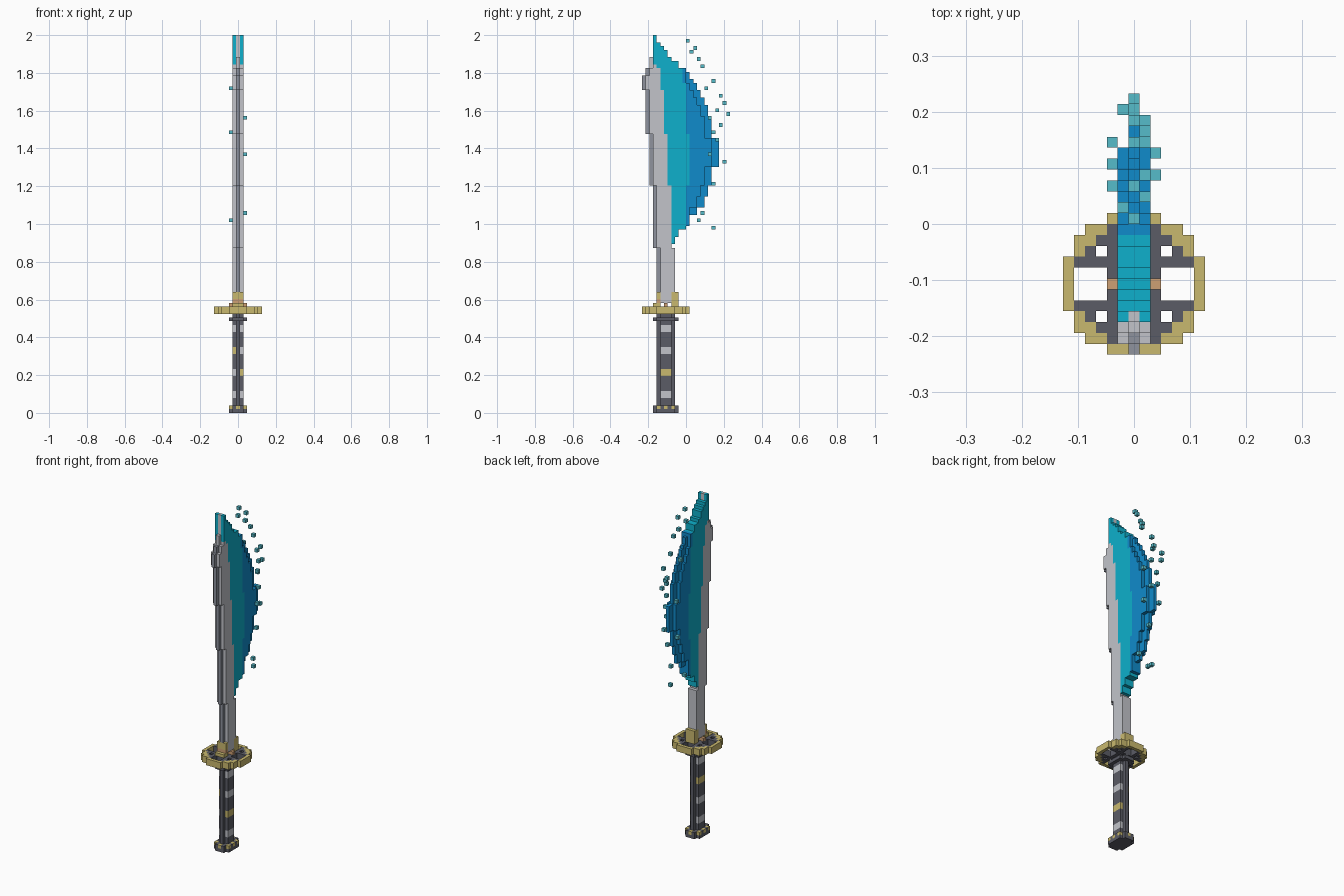
import bpy, bmesh, math
from mathutils import Vector

if "Cube" in bpy.data.objects:
    bpy.data.objects.remove(bpy.data.objects["Cube"])

V = 2 / 103            # edge of one cube
Y0 = -12 * V           # front limit of the cube grid
C = 6                  # grid row of the handle axis


def colour(name, rgb):
    m = bpy.data.materials.new(name)
    lin = [((c / 255 + 0.055) / 1.055) ** 2.4 if c > 10 else c / 255 / 12.92 for c in rgb]
    m.diffuse_color = (*lin, 1)
    m.use_nodes = True
    m.node_tree.nodes["Principled BSDF"].inputs["Base Color"].default_value = m.diffuse_color
    return m


LIGHT = colour("light steel", (194, 196, 202))
STEEL = colour("dark steel", (142, 146, 157))
CYAN = colour("cyan water", (14, 176, 204))
BLUE = colour("blue water", (16, 139, 203))
TEAL = colour("teal spray", (86, 188, 202))
GOLD = colour("gold", (201, 185, 110))
DARK = colour("charcoal", (91, 92, 102))
COPPER = colour("copper", (206, 160, 116))

parts = []      # (name, cells, material)
filled = set()  # every cell already taken


def part(name, cells, mat):
    cells = set(cells) - filled
    filled.update(cells)
    parts.append((name, cells, mat))


def block(x0, x1, y0, y1, z0, z1):
    """Cells of a box, limits inclusive."""
    return {(x, y, z) for x in range(x0, x1 + 1)
            for y in range(y0, y1 + 1) for z in range(z0, z1 + 1)}


def build(name, cells, mat):
    """Mesh of the exposed cube faces, with flat areas merged."""
    bm = bmesh.new()
    for c in cells:
        for axis in range(3):
            for s in (-1, 1):
                n = list(c)
                n[axis] += s
                if tuple(n) in filled:
                    continue
                u, w = (axis + 1) % 3, (axis + 2) % 3
                loop = []
                for a, b in ((-.5, -.5), (.5, -.5), (.5, .5), (-.5, .5))[::s]:
                    p = [c[0], c[1] + .5, c[2] + .5]
                    p[axis] += s * .5
                    p[u] += a
                    p[w] += b
                    loop.append(bm.verts.new((p[0] * V, Y0 + p[1] * V, p[2] * V)))
                bm.faces.new(loop)
    bmesh.ops.remove_doubles(bm, verts=bm.verts[:], dist=V * .01)
    bmesh.ops.dissolve_limit(bm, angle_limit=math.radians(1), verts=bm.verts[:], edges=bm.edges[:])
    me = bpy.data.meshes.new(name)
    bm.to_mesh(me)
    bm.free()
    me.materials.append(mat)
    bpy.context.collection.objects.link(bpy.data.objects.new(name, me))


# Pommel: two layers with gold studs
pommel = {c for c in block(-2, 2, 3, 9, 0, 1) if not (abs(c[0]) == 2 and abs(c[1] - C) == 3)}
studs = {(x, C + y, 1) for x, y in ((0, 3), (0, -3), (2, 0), (-2, 0),
                                    (2, 2), (2, -2), (-2, 2), (-2, -2))}
part("pommel_studs", studs, GOLD)
part("pommel", pommel, DARK)

# Grip wraps: pairs of coloured bands on each side
for i, z in enumerate((4, 10, 16, 22)):
    for side, tag, gold_band in ((-1, "left", 2), (1, "right", 1)):
        part(f"grip_band_{tag}_{i}", block(side, side, 5, 7, z, z + 1),
             GOLD if i == gold_band else LIGHT)
part("grip", block(0, 0, 4, 8, 2, 26) | block(-1, 1, 5, 7, 2, 26), DARK)
part("grip_ferrule", {c for c in block(-2, 2, 3, 9, 25, 25)
                      if not (abs(c[0]) == 2 and abs(c[1] - C) == 3)}, DARK)

# Guard: octagonal gold rim with a dark openwork centre
rim, web = set(), set()
for x, y, z in block(-6, 6, 0, 12, 27, 28):
    lo, hi = sorted((abs(x), abs(y - C)))
    if (hi == 6 and lo <= 2) or (hi == 5 and lo >= 3 and lo <= 4) or (hi == 4 and lo == 4):
        rim.add((x, y, z))
    elif hi <= 5 and (lo == 2 or (lo, hi) == (3, 4) or hi <= 2):
        web.add((x, y, z))
part("guard_rim", rim, GOLD)
part("guard_web", web, DARK)

# Collar between guard and blade
part("collar_tab", block(-2, 2, 6, 6, 29, 29), COPPER)
part("collar_front_seat", block(-1, 1, 4, 4, 30, 30), COPPER)
part("collar_front", block(-1, 1, 4, 4, 29, 32) | block(-1, 1, 3, 3, 29, 29), GOLD)
part("collar_back", block(-1, 1, 8, 9, 29, 32), GOLD)

# Blade: stepped segments leaning forward, with a narrow dark spine
segments = ((30, 44, 4, 8), (45, 61, 3, 7), (62, 75, 2, 6), (76, 87, 1, 5),
            (88, 91, 0, 4), (92, 93, 1, 4), (94, 96, 2, 3))
spine, blade = set(), block(0, 0, 3, 3, 95, 102)
for z0, z1, a, b in segments:
    if z0 < 94:
        spine |= block(0, 0, a, a, z0, z1)
        blade |= block(-1, 1, a + 1, b, z0, z1)
    else:
        blade |= block(0, 0, a, a, z0, z1) | block(-1, 1, b, b, z0, z0)
part("blade_spine", spine, STEEL)
part("blade", blade, LIGHT)

# Water edge: (first layer, row where the water ends)
outline = ((46, 9), (48, 10), (50, 12), (51, 13), (54, 15), (56, 17), (59, 18), (62, 19),
           (67, 21), (75, 19), (81, 18), (84, 17), (86, 16), (88, 15), (90, 14), (91, 13),
           (93, 12), (94, 10), (96, 8), (97, 7), (99, 6), (100, 5), (101, 4))
inner, outer = set(), set()
for z in range(46, 103):
    end = [e for z0, e in outline if z0 <= z][-1]
    split = 11 if z >= 90 else 13 if 62 <= z <= 75 else 12
    start = 3 if z >= 95 else 4 if z >= 88 else 5 if z >= 76 else 7 if z >= 62 else 8
    inner |= block(-1, 1, start, min(end, split) - 1, z, z)
    outer |= block(0, 0, split, end - 1, z, z)
    outer |= block(-1, 1, split, max(end - 2, min(end, split + 1)) - 1, z, z)
part("water_inner", inner, CYAN)
part("water_outer", outer, BLUE)

# Spray drops: (x, row, layer)
drops = ((0, 12, 101), (1, 14, 99), (-1, 13, 98), (0, 15, 96), (1, 16, 94), (0, 19, 90),
         (-2, 17, 88), (1, 21, 86), (-1, 22, 84), (1, 20, 82), (0, 23, 81), (2, 18, 80),
         (0, 21, 78), (-2, 19, 76), (1, 20, 74), (2, 18, 70), (0, 22, 68), (-1, 17, 64),
         (1, 19, 62), (2, 16, 54), (-2, 15, 52), (0, 19, 50))
part("spray_drops", drops, TEAL)

for p in parts:
    build(*p)
